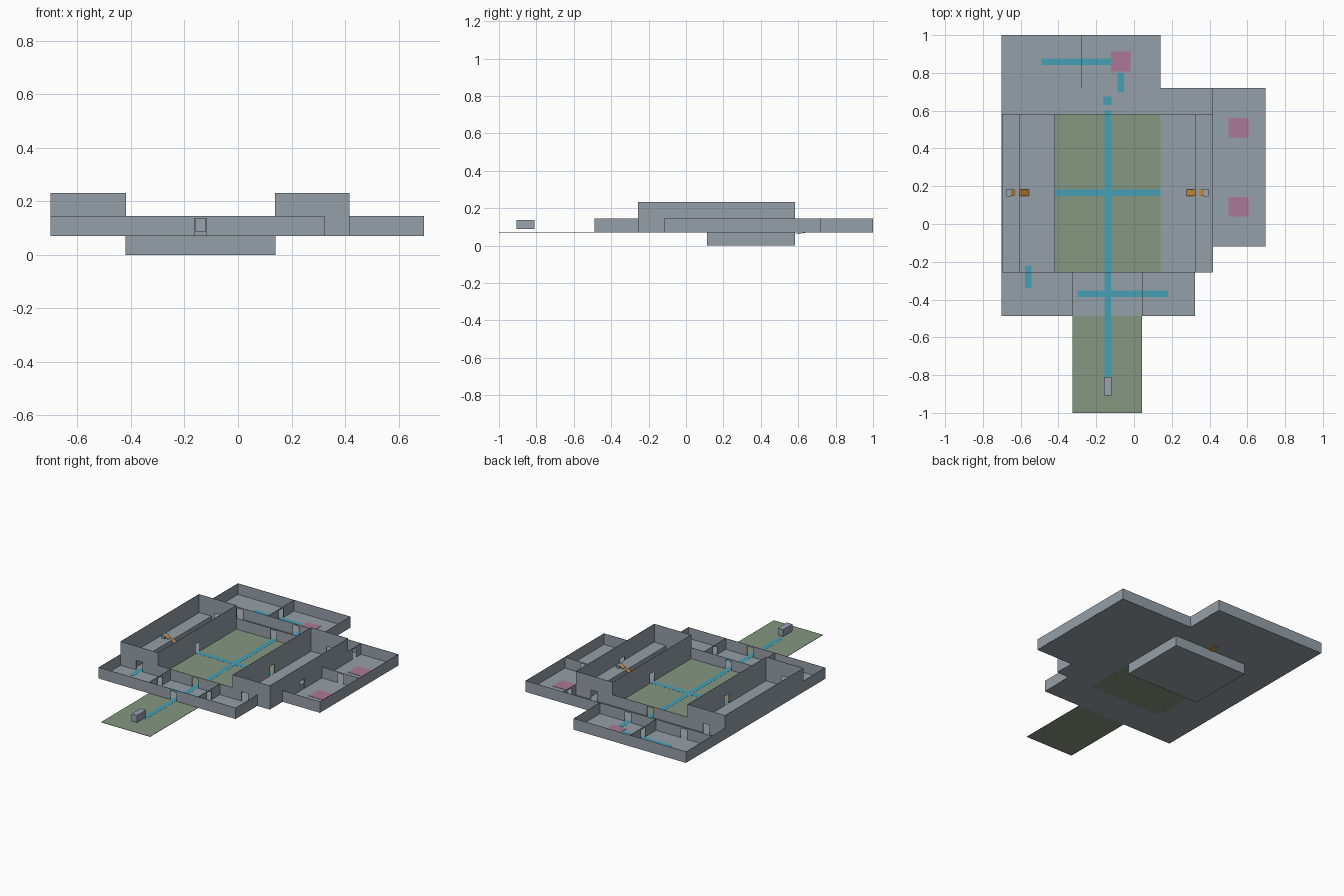
import bpy, bmesh, math

if "Cube" in bpy.data.objects:
    bpy.data.objects.remove(bpy.data.objects["Cube"])

F, T, H = 0.072, 0.146, 0.232      # floor level, low wall top, hall wall top
TH = 0.002                         # sheet thickness
DW, DH = 0.046, 0.064              # doorway width and height
CX = -0.14                         # main axis of the building


def material(name, rgb):
    m = bpy.data.materials.new(name)
    m.diffuse_color = (*rgb, 1)
    m.use_nodes = True
    m.node_tree.nodes["Principled BSDF"].inputs["Base Color"].default_value = m.diffuse_color
    return m


STONE = material("stone_grey", (0.30, 0.35, 0.39))
GRASS = material("grass_green", (0.235, 0.305, 0.216))
PINK = material("marker_pink", (0.41, 0.19, 0.30))
CYAN = material("path_cyan", (0.06, 0.35, 0.46))
ORANGE = material("stair_orange", (0.58, 0.27, 0.05))
PALE = material("pale_grey", (0.32, 0.36, 0.42))


def make(name, boxes, mat):
    """One object from axis-aligned boxes (x0, x1, y0, y1, z0, z1)."""
    bm = bmesh.new()
    for x0, x1, y0, y1, z0, z1 in boxes:
        r = bmesh.ops.create_cube(bm, size=1)
        for v in r["verts"]:
            v.co = (x1 if v.co.x > 0 else x0, y1 if v.co.y > 0 else y0,
                    z1 if v.co.z > 0 else z0)
    me = bpy.data.meshes.new(name)
    bm.to_mesh(me)
    bm.free()
    me.materials.append(mat)
    ob = bpy.data.objects.new(name, me)
    bpy.context.collection.objects.link(ob)
    return ob


def wall(name, axis, at, a, b, top, doors=(), base=F):
    """Thin wall along an axis, split around its doorways."""
    spans, pos = [], a
    for d in sorted(doors):
        spans.append((pos, d - DW / 2, base, top))
        spans.append((d - DW / 2, d + DW / 2, base + DH, top))
        pos = d + DW / 2
    spans.append((pos, b, base, top))
    h = TH / 2
    make(name, [(s, e, at - h, at + h, z0, z1) if axis == "x" else
                (at - h, at + h, s, e, z0, z1) for s, e, z0, z1 in spans], STONE)


def ramp(name, p, q, width, axis):
    """Sloped stair slab from p to q, both (position, z)."""
    at, w = (0.165, width / 2) if axis == "x" else (CX, width / 2)
    bm = bmesh.new()
    vs = []
    for dz in (0, -0.003):
        for (s, z), o in ((p, -w), (q, -w), (q, w), (p, w)):
            co = (s, at + o) if axis == "x" else (at + o, s)
            vs.append(bm.verts.new((*co, z + dz)))
    bm.faces.new(vs[:4])
    bm.faces.new(vs[7:3:-1])
    for i in range(4):
        j = (i + 1) % 4
        bm.faces.new((vs[i], vs[i + 4], vs[j + 4], vs[j]))
    bmesh.ops.recalc_face_normals(bm, faces=bm.faces)
    me = bpy.data.meshes.new(name)
    bm.to_mesh(me)
    bm.free()
    me.materials.append(ORANGE)
    bpy.context.collection.objects.link(bpy.data.objects.new(name, me))


# Room boundaries
XL, XA, XB, XR, XE = -0.70, -0.42, 0.14, 0.416, 0.695
YF, YH, YC, YK, YB = -0.487, -0.255, 0.582, 0.72, 1.0
GL, GR, GE = -0.325, 0.043, 0.323

# Floors
z = (F - TH, F)
make("room_floors", [
    (XL, XA, YH, YC, *z), (XB, XR, YH, YC, *z), (XL, XR, YC, YK, *z),
    (XL, XB, YK, YB, *z), (XR, XE, -0.117, YK, *z), (XL, GE, YF, YH, *z)], STONE)
make("courtyard_lawn", [(XA, XB, YH, YC, *z)], GRASS)
make("entrance_lawn", [(GL, GR, -1.0, YF, *z)], GRASS)

# Sunken cellar
make("cellar_floor", [(XA, XB, 0.112, YC, 0, TH)], STONE)
wall("cellar_front_wall", "x", 0.112, XA, XB, F - TH, base=0)
wall("cellar_back_wall", "x", YC - 0.001, XA, XB, F - TH, base=0)
for n, x in (("left", XA), ("right", XB)):
    wall("cellar_%s_wall" % n, "y", x, 0.112, YC, F - TH, base=0)

# Tall side halls
wall("left_hall_outer_wall", "y", XL, YH, YC, H)
wall("left_hall_inner_wall", "y", XA, YH, YC, H, [0.165])
wall("left_hall_front_wall", "x", YH, XL, XA, H, [-0.56])
wall("left_hall_back_wall", "x", YC, XL, XA, H, [-0.56])
wall("right_hall_inner_wall", "y", XB, YH, YC, H, [0.165])
wall("right_hall_outer_wall", "y", XR, YH, YC, H, [0.09])
wall("right_hall_front_wall", "x", YH, XB, XR, H, [0.23])
wall("right_hall_back_wall", "x", YC, XB, XR, H, [0.28])

# Courtyard ends and back corridor
wall("courtyard_front_wall", "x", YH, XA, XB, T, [CX])
wall("courtyard_back_wall", "x", YC, XA, XB, T, [CX])
wall("corridor_left_wall", "y", XL, YC, YK, T)
wall("corridor_right_wall", "y", XR, YC, YK, T, [0.65])
wall("corridor_back_wall", "x", YK, XL, XR, T, [-0.49, -0.07])

# Back rooms
wall("back_rooms_left_wall", "y", XL, YK, YB, T)
wall("back_rooms_divider", "y", -0.28, YK, YB, T, [0.86])
wall("back_rooms_right_wall", "y", XB, YK, YB, T)
wall("back_rooms_rear_wall", "x", YB - TH / 2, XL, XB, T)

# East rooms
wall("east_rooms_front_wall", "x", -0.117, XR, XE, T)
wall("east_rooms_divider", "x", 0.302, XR, XE, T, [0.555])
wall("east_rooms_back_wall", "x", YK, XR, XE, T)
wall("east_rooms_outer_wall", "y", XE, -0.117, YK, T)

# Front gate rooms
wall("gate_front_wall", "x", YF, XL, GE, T, [CX])
wall("gate_left_outer_wall", "y", XL, YF, YH, T)
wall("gate_left_divider", "y", GL, YF, YH, T, [-0.37])
wall("gate_right_divider", "y", GR, YF, YH, T, [-0.37])
wall("gate_right_outer_wall", "y", GE, YF, YH, T)

# Raised galleries with podiums and stairs, mirrored about the main axis
for side, s in (("left", -1), ("right", 1)):
    def span(a, b):
        return tuple(sorted((CX + s * a, CX + s * b)))
    make(side + "_gallery", [(*span(0.465, 0.555), YH + TH, YC - TH, F, 0.11)], STONE)
    make(side + "_podium", [(*span(0.51, 0.535), 0.145, 0.185, 0.11, 0.128)], PALE)
    ramp(side + "_gallery_stair", (CX + s * 0.417, F + 0.003),
         (CX + s * 0.465, 0.112), 0.034, "x")
    ramp(side + "_podium_stair", (CX + s * 0.487, 0.113),
         (CX + s * 0.51, 0.128), 0.034, "x")
ramp("cellar_stair", (0.635, F - 0.001), (0.59, 0.063), 0.04, "y")

# Marker plates on room floors
make("floor_markers", [(x - 0.052, x + 0.052, y - 0.052, y + 0.052, F, F + 0.002)
     for x, y in ((-0.07, 0.86), (0.553, 0.51), (0.553, 0.092))], PINK)

# Thin paths joining the doorways
p, pz = 0.017, (F, F + 0.0006)
make("floor_paths", [
    (CX - p, CX + p, -0.81, 0.60, *pz),
    (XA, XB, 0.165 - p, 0.165 + p, *pz),
    (CX - 0.022, CX + 0.022, 0.63, 0.675, *pz),
    (-0.30, 0.18, -0.37 - p, -0.37 + p, *pz),
    (-0.56 - p, -0.56 + p, -0.34, -0.22, *pz),
    (-0.49, -0.12, 0.86 - p, 0.86 + p, *pz),
    (-0.07 - p, -0.07 + p, 0.70, 0.80, *pz)], CYAN)

# Plinth on the entrance lawn
make("entrance_plinth", [(CX - 0.02, CX + 0.02, -0.907, -0.81, 0.088, 0.136)], PALE)
